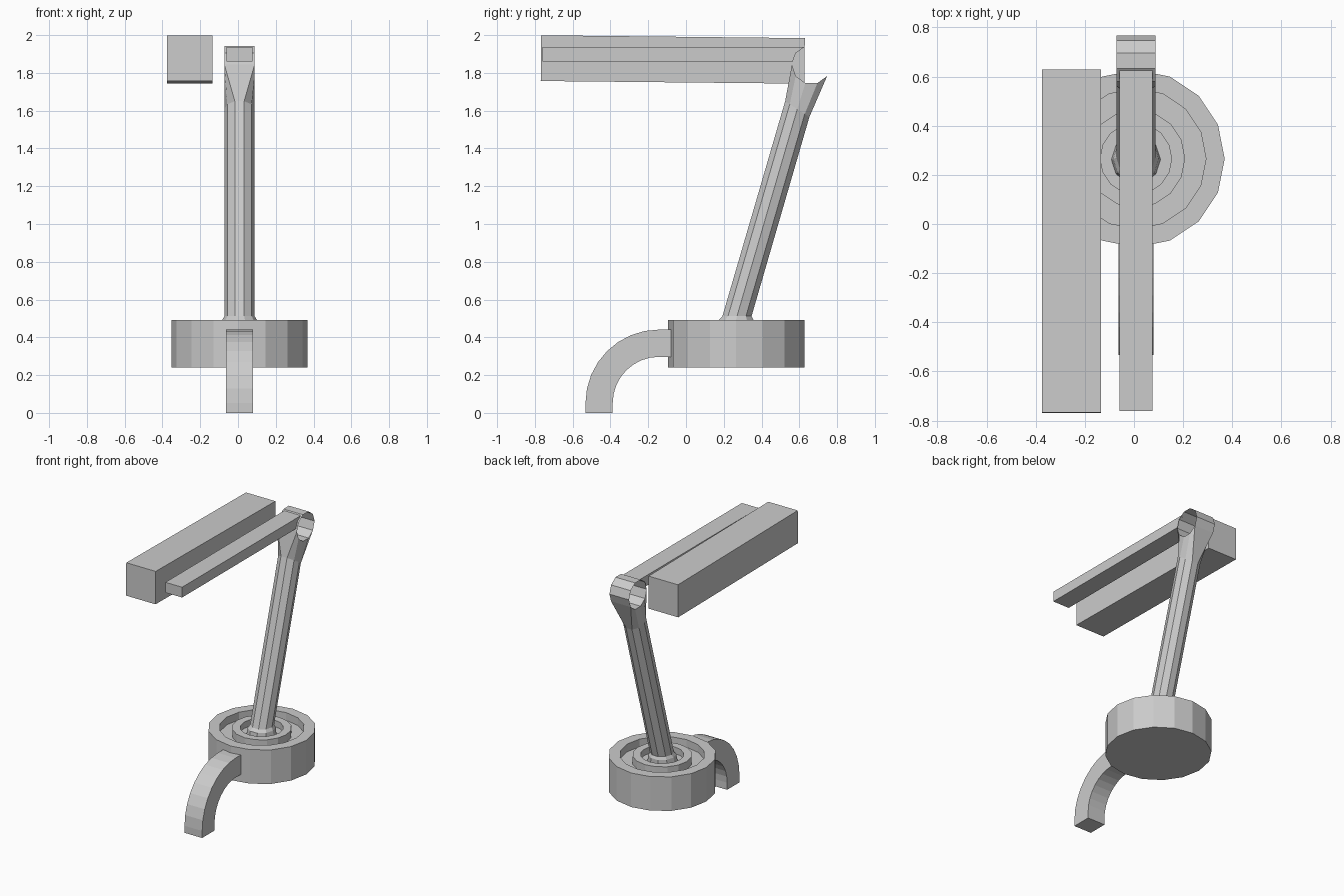
import bpy, bmesh, math
from math import sin, cos, radians
from mathutils import Vector

if "Cube" in bpy.data.objects:
    bpy.data.objects.remove(bpy.data.objects["Cube"])

CX = 0.008                      # shared centre plane of post, bar, hub and hook
grey = bpy.data.materials.new("plain grey")
grey.diffuse_color = (0.6, 0.6, 0.6, 1)
grey.use_nodes = True
grey.node_tree.nodes["Principled BSDF"].inputs["Base Color"].default_value = grey.diffuse_color


def finish(name, bm, recalc=True):
    if recalc:
        bmesh.ops.recalc_face_normals(bm, faces=bm.faces)
    me = bpy.data.meshes.new(name)
    bm.to_mesh(me)
    bm.free()
    me.materials.append(grey)
    ob = bpy.data.objects.new(name, me)
    bpy.context.collection.objects.link(ob)
    return ob


def loft(name, loops, caps=False, closed=False):
    """Skin a list of equal-length closed loops."""
    bm = bmesh.new()
    rows = [[bm.verts.new(p) for p in lp] for lp in loops]
    n = len(rows[0])
    for a, b in zip(rows, rows[1:]):
        for i in range(n):
            j = (i + 1) % n
            bm.faces.new((a[i], a[j], b[j], b[i]))
    if caps:
        bm.faces.new(rows[0])
        bm.faces.new(rows[-1])
    return finish(name, bm)


def yz_loop(x, pts):
    return [(x, y, z) for y, z in pts]


# Round base: stepped 16-sided turning with raised rim and inner ring
BY = 0.266
profile = [(0.361, 0.241), (0.361, 0.492), (0.285, 0.492), (0.285, 0.435),
           (0.20, 0.435), (0.20, 0.492), (0.145, 0.492), (0.145, 0.445)]
loft("round_base", [[(CX + r * cos(k * math.pi / 8), BY + r * sin(k * math.pi / 8), z)
                     for k in range(16)] for r, z in profile], caps=True)

# Hub: open ten-sided tube across the top of the post
HY, HZ, HR, HW = 0.664, 1.844, 0.103, 0.08


def hub(deg):
    return HY + HR * cos(radians(deg)), HZ + HR * sin(radians(deg))


ring = [hub(36 * k) for k in range(10)]
loft("top_hub", [yz_loop(CX - HW, ring), yz_loop(CX + HW, ring)])

# Leaning post: ten-sided tube, flared at the foot, wrapped onto the hub at the top
def section(y, z, rx, ry, slant=0.0):
    return [(CX + rx * cos(radians(a)), y + ry * sin(radians(a)),
             z - slant * ry * sin(radians(a))) for a in range(-72, 288, 36)]


side = [hub(a) for a in (180, 216, 252, 288, 324)]
top = yz_loop(CX + HW, side) + yz_loop(CX - HW, side[::-1])
loft("leaning_post", [section(0.262, 0.445, 0.10, 0.10),
                      section(0.265, 0.492, 0.092, 0.097),
                      section(0.270, 0.512, 0.08, 0.081),
                      section(0.589, 1.608, 0.08, 0.0673, 0.656), top])

# Horizontal bar running forward from the hub
bar = [(-0.76, 1.86), (-0.76, 1.936), (0.625, 1.936), hub(144), (0.565, 1.86)]
loft("top_bar", [yz_loop(CX - 0.068, bar), yz_loop(CX + 0.068, bar)], caps=True)

# Long box beside the bar, tipped slightly
box = [(-0.769, 1.757), (-0.767, 1.999), (0.629, 1.984), (0.627, 1.743)]
loft("long_box", [yz_loop(-0.375, box), yz_loop(-0.135, box)], caps=True)

# Curved square hook at the front of the base
path = [(-0.46, 0.0, 180)]
for k in range(9):
    a = 180 - 90 * k / 8
    path.append((-0.143 + 0.317 * cos(radians(a)), 0.052 + 0.317 * sin(radians(a)), a))
path.append((-0.08, 0.369, 90))
loops = []
for y, z, a in path:
    d = Vector((0, cos(radians(a)), sin(radians(a)))) * 0.072
    c = Vector((CX, y, z))
    w = Vector((0.072, 0, 0))
    loops.append([c - d - w, c - d + w, c + d + w, c + d - w])
loft("curved_hook", loops, caps=True)
